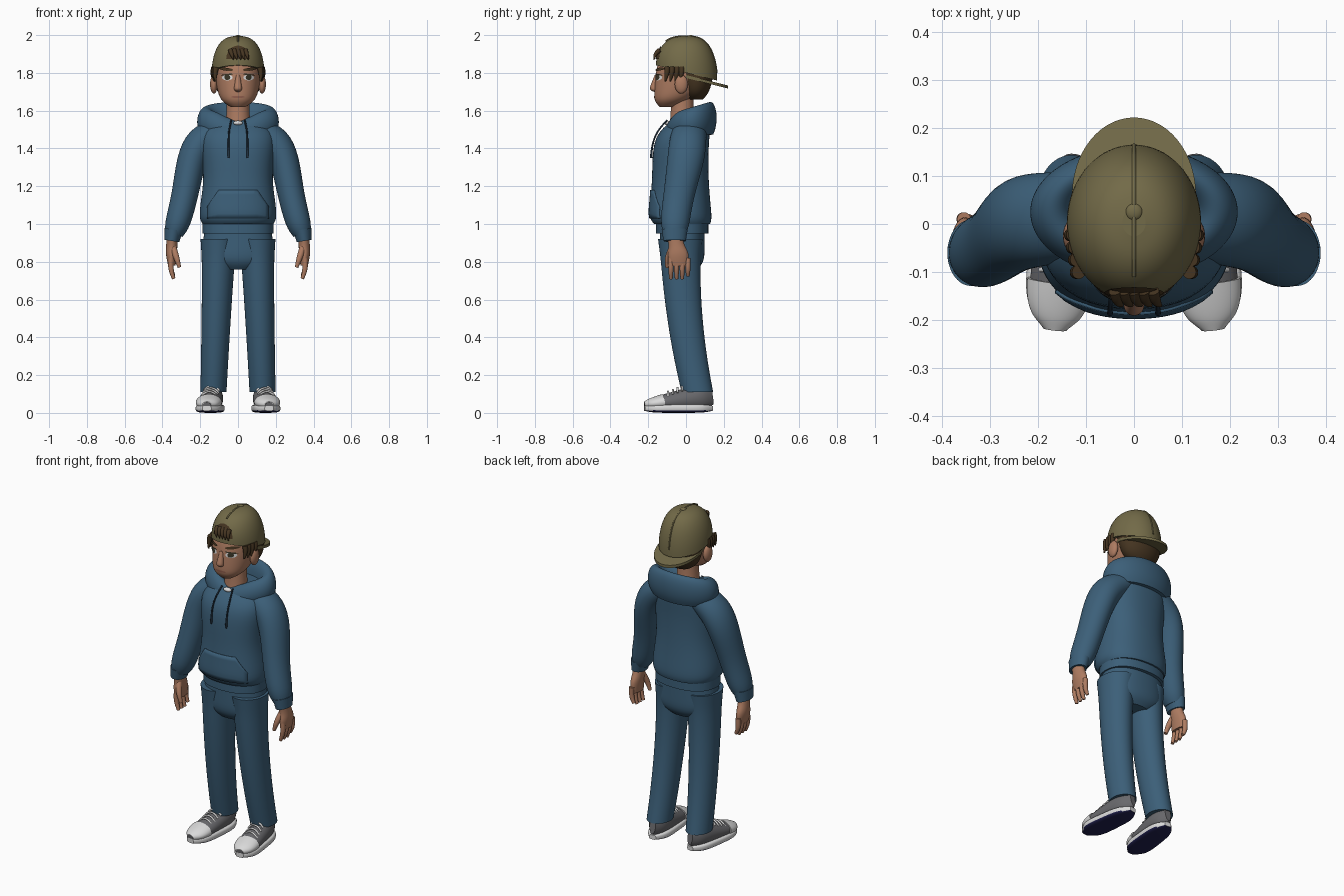
import bpy
import bmesh
from math import sin, cos, pi, sqrt, copysign
from mathutils import Vector, Matrix

cube = bpy.data.objects.get("Cube")
if cube:
    bpy.data.objects.remove(cube, do_unlink=True)


def material(name, red, green, blue):
    mat = bpy.data.materials.new(name)
    mat.use_nodes = True
    color = (red, green, blue, 1)
    mat.diffuse_color = color
    mat.node_tree.nodes["Principled BSDF"].inputs["Base Color"].default_value = color
    return mat


denim = material("denim blue cloth", .045, .115, .19)
cord = material("dark cord", .015, .03, .05)
olive = material("olive cloth", .17, .145, .065)
skin = material("skin", .42, .2, .12)
hair = material("brown hair", .06, .035, .015)
canvas = material("grey canvas", .14, .14, .15)
white = material("white rubber", .7, .7, .7)
navy = material("navy sole", .015, .015, .08)
dark_eye = material("dark eye", .04, .035, .02)
lip = material("lip", .3, .12, .08)


def finish(name, bm, mat, mirror=False, smooth_levels=0):
    """Turn a bmesh into a smooth object, optionally mirrored across x."""
    bmesh.ops.recalc_face_normals(bm, faces=bm.faces)
    mesh = bpy.data.meshes.new(name)
    bm.to_mesh(mesh)
    bm.free()
    mesh.materials.append(mat)
    for face in mesh.polygons:
        face.use_smooth = True
    obj = bpy.data.objects.new(name, mesh)
    bpy.context.collection.objects.link(obj)
    if mirror:
        obj.modifiers.new("mirror", 'MIRROR').use_mirror_merge = False
    if smooth_levels:
        subdivision = obj.modifiers.new("smooth", 'SUBSURF')
        subdivision.levels = subdivision.render_levels = smooth_levels
    return obj


def level(z, y, width, depth, tilt=0):
    """Central horizontal ring."""
    return (0, y, z, width, depth, tilt)


def loft(name, mat, rings, sides=20, follow=False, power=2, dip=0, mirror=False):
    """Skin rings (x, y, z, width, depth, tilt), kept level or square to their path."""
    bm = bmesh.new()
    crease = bm.edges.layers.float.new("crease_edge")
    centres = [Vector(ring[:3]) for ring in rings]
    whole = (centres[-1] - centres[0]).normalized()
    axis = Vector((0, 0, 1) if abs(whole.y) > .7 else (0, 1, 0))
    rows = []
    for i, (centre, ring) in enumerate(zip(centres, rings)):
        tangent = Vector((0, 0, 1))
        if follow:
            after = centres[min(i + 1, len(rings) - 1)]
            tangent = (after - centres[max(i - 1, 0)]).normalized()
        up = (axis - tangent * axis.dot(tangent)).normalized()
        across = up.cross(tangent)
        width = ring[3]
        depth = ring[4] if len(ring) > 4 else width
        tilt = ring[5] if len(ring) > 5 else 0
        row = []
        for k in range(sides):
            c, s = cos(2 * pi * k / sides), sin(2 * pi * k / sides)
            a = copysign(abs(c) ** (2 / power), c) * width
            b = copysign(abs(s) ** (2 / power), s) * depth
            point = centre + across * a + up * b
            point.z += tilt * b - dip * max(0, -s) ** 6
            row.append(bm.verts.new(point))
        rows.append(row)
    for low, high in zip(rows, rows[1:]):
        for k in range(sides):
            bm.faces.new((low[k - 1], low[k], high[k], high[k - 1]))
    for end in (rows[0], rows[-1]):
        for edge in bm.faces.new(end).edges:
            edge[crease] = 1
            edge.smooth = False
    return finish(name, bm, mat, mirror, smooth_levels=2)


def blob(name, mat, place, radii, mirror=False):
    bm = bmesh.new()
    matrix = Matrix.Translation(place) @ Matrix.Diagonal((*radii, 1))
    bmesh.ops.create_uvsphere(bm, u_segments=20, v_segments=12, radius=1, matrix=matrix)
    return finish(name, bm, mat, mirror)


def patch(name, mat, columns, target, lift, mirror=False):
    """Thin patch of columns (x, bottom, top) laid on the front of a target."""
    bm = bmesh.new()
    steps = 6
    grid = [[bm.verts.new((x, -1, low + (high - low) * j / steps)) for j in range(steps + 1)]
            for x, low, high in columns]
    for left, right in zip(grid, grid[1:]):
        for j in range(steps):
            bm.faces.new((left[j], right[j], right[j + 1], left[j + 1]))
    obj = finish(name, bm, mat, mirror)
    wrap = obj.modifiers.new("lay on", 'SHRINKWRAP')
    wrap.target = target
    wrap.wrap_method = 'PROJECT'
    wrap.use_project_y = True
    wrap.wrap_mode = 'ABOVE_SURFACE'
    wrap.offset = lift
    return obj


def oval(x, z, width, height, slope=0, lower=1):
    """Columns of an ellipse; lower=0 keeps only its upper half."""
    columns = []
    for i in range(13):
        u = -cos(pi * i / 12)
        half = height * sqrt(max(.001, 1 - u * u))
        middle = z + slope * u * width
        columns.append((x + width * u, middle - half * lower, middle + half))
    return columns


# Hooded top: body, hem, sleeves, cuffs, hood
torso = loft("hoodie_body", denim, [
    level(1, -.02, .19, .15), level(1.03, -.03, .21, .17), level(1.12, -.03, .2, .16),
    level(1.25, -.03, .18, .15), level(1.4, -.03, .2, .15), level(1.49, -.01, .2, .14),
    level(1.56, .03, .12, .09)], power=2.3)
loft("hoodie_hem", denim, [level(z, -.02, .19, .14) for z in (.95, 1.02)], power=2.3)
loft("sleeves", denim, [
    (.1, .02, 1.5, .07, .09), (.2, .01, 1.44, .09, .1), (.25, 0, 1.34, .08, .1),
    (.28, -.04, 1.15, .07, .08), (.32, -.06, 1, .07, .08), (.34, -.06, .95, .05, .06)],
    follow=True, mirror=True)
loft("cuffs", denim, [(.34, -.06, .97, .05, .07), (.35, -.06, .91, .04, .06)],
     follow=True, mirror=True)
hood_rings = []
for i in range(9):
    roll = pi * (i - 2) / 6
    hood_rings.append(level(1.54 + .08 * sin(roll), .025, .17 + .05 * cos(roll),
                            .1 + .04 * cos(roll), .15 + .15 * sin(roll)))
loft("hood", denim, hood_rings, sides=28, dip=.04)
pocket = patch("front_pocket", denim,
               [(x / 50, 1.03, min(1.18, 1.33 - abs(x) * .03)) for x in range(-8, 9)],
               torso, .006)
pocket.modifiers.new("thickness", 'SOLIDIFY').thickness = .009
loft("drawstrings", cord, [
    (.035, -.1, 1.55, .005), (.05, -.155, 1.49, .005), (.05, -.18, 1.42, .005),
    (.05, -.185, 1.35, .007)], sides=8, follow=True, mirror=True)
blob("undershirt_collar", white, (0, -.1, 1.535), (.025, .015, .012))

# Trousers
loft("trouser_seat", denim, [level(.97, -.02, .18, .12), level(.88, -.02, .19, .12),
                             level(.8, -.02, .19, .12), level(.76, -.02, .1, .08)], power=2.3)
leg_rings = []
for i in range(10):
    t = i / 9
    leg_rings.append((.1 + .03 * t, .09 * t * t - .03, .92 - .81 * t,
                      .1 - .03 * sqrt(t), .12 - .035 * sqrt(t)))
loft("trouser_legs", denim, leg_rings, mirror=True)


# Shoes
def shoe_part(name, mat, start, thickness, slope, grow, lift, power=2):
    """Run from heel to toe, rounded at both ends."""
    rings = []
    for i in range(10):
        t = start + (1 - start) * i / 9
        rounding = sqrt(max(.1, 1 - abs(2 * t - 1) ** 4))
        half = thickness - slope * t
        rings.append((.125 + .04 * t, .14 - .36 * t, half + lift,
                      (.06 + .01 * t) * grow * rounding, half * sqrt(rounding)))
    return loft(name, mat, rings, follow=True, power=power, mirror=True)


shoe_part("shoe_uppers", canvas, 0, .08, .05, .97, .01)
shoe_part("toe_caps", white, .72, .08, .05, 1.06, .013)
sole = shoe_part("shoe_soles", white, 0, .024, 0, 1.1, 0, power=3.5)
sole.data.materials.append(navy)
for face in sole.data.polygons:
    if face.normal.z < -.6:
        face.material_index = 1
for i in range(4):
    bow = [(.14 + .004 * i + .045 * sin(a), -.02 - .025 * i, .1 - .01 * i + .045 * cos(a), .006)
           for a in (-1.2, -.6, 0, .6, 1.2)]
    loft("laces_row", white, bow, sides=8, follow=True, mirror=True)

# Hands
loft("palms", skin, [(.35, -.06, .94, .03, .04), (.35, -.05, .88, .03, .04),
                     (.354, -.04, .84, .03, .06), (.35, -.04, .78, .02, .05)],
     follow=True, mirror=True)
for i, finger in enumerate(("index", "middle", "ring", "little")):
    y = .03 * i - .08
    tip = .71 + .015 * (finger == "little")
    loft(finger + "_fingers", skin, [(.354, y, .82, .016), (.358, y, .76, .016),
                                     (.34, y, tip, .01)], sides=8, follow=True, mirror=True)
loft("thumbs", skin, [(.345, -.07, .88, .02), (.325, -.1, .82, .018), (.31, -.1, .77, .01)],
     sides=8, follow=True, mirror=True)

# Neck, head and face
loft("neck", skin, [level(1.5, -.02, .07, .07), level(1.6, -.02, .06, .06),
                    level(1.7, -.02, .06, .06)])
head = loft("head", skin, [
    level(1.62, -.1, .04, .04), level(1.65, -.08, .09, .09), level(1.7, -.04, .11, .13),
    level(1.78, 0, .125, .165), level(1.88, 0, .12, .15), level(1.95, 0, .05, .06)], power=2.15)
loft("nose", skin, [level(1.79, -.155, .01, .01), level(1.73, -.17, .02, .02),
                    level(1.71, -.172, .023, .022), level(1.7, -.16, .01, .01)])
blob("ears", skin, (.128, -.025, 1.74), (.02, .035, .05), mirror=True)
patch("eye_whites", white, oval(.055, 1.775, .027, .015), head, .003, mirror=True)
patch("irises", dark_eye, oval(.054, 1.776, .015, .014), head, .005, mirror=True)
patch("eyelids", dark_eye, oval(.055, 1.79, .03, .004, slope=-.1), head, .006, mirror=True)
patch("eyebrows", hair, oval(.058, 1.818, .034, .008, slope=.12), head, .007, mirror=True)
patch("mouth", lip, oval(0, 1.673, .034, .006), head, .003)

# Hair
loft("back_hair", hair, [level(1.66, .05, .06, .04), level(1.69, .05, .11, .07),
                         level(1.75, .05, .13, .09), level(1.82, .03, .13, .12)])
for i in range(4):
    x, y = .115 + .004 * i, .026 * i - .1
    loft("temple_tufts", hair, [(x, y, 1.83, .016), (x + .008, y, 1.8, .016),
                                (x + .004, y - .01, 1.755, .004)],
         sides=8, follow=True, mirror=True)


# Backwards cap: crown, opening, seam, button, brim
def dome(angle):
    """Radius factor, height and slant of the crown at an angle above its rim."""
    return abs(cos(angle)) ** .7, 1.8 + .195 * sin(angle), .25 * sin(angle) - .25


crown_rings, seam_rings = [], []
for i in range(10):
    reach, z, slant = dome(pi * i / 19)
    crown_rings.append(level(z, .003, .142 * reach, .165 * reach, slant))
for i in range(6, 19):
    angle = pi * i / 19
    reach, z, slant = dome(angle)
    y = copysign(.165 * reach, -cos(angle))
    seam_rings.append((0, y, z + slant * y, .005))
cap = loft("cap_crown", olive, crown_rings)
loft("cap_seam", olive, seam_rings, sides=8, follow=True)
blob("cap_button", olive, (0, .025, 1.991), (.018, .018, .009))
loft("cap_brim", olive, [level(z, .06, .13, .163, -.25) for z in (1.758, 1.774)], sides=28)
patch("cap_opening_hair", hair, oval(0, 1.872, .06, .07, lower=0), cap, .005)
for i in range(5):
    x = .02 * i - .04
    loft("fringe_lock", hair, [(x, -.14, 1.92, .014), (x + .006, -.165, 1.9, .012),
                               (x + .016, -.17, 1.87, .003)], sides=8, follow=True)
